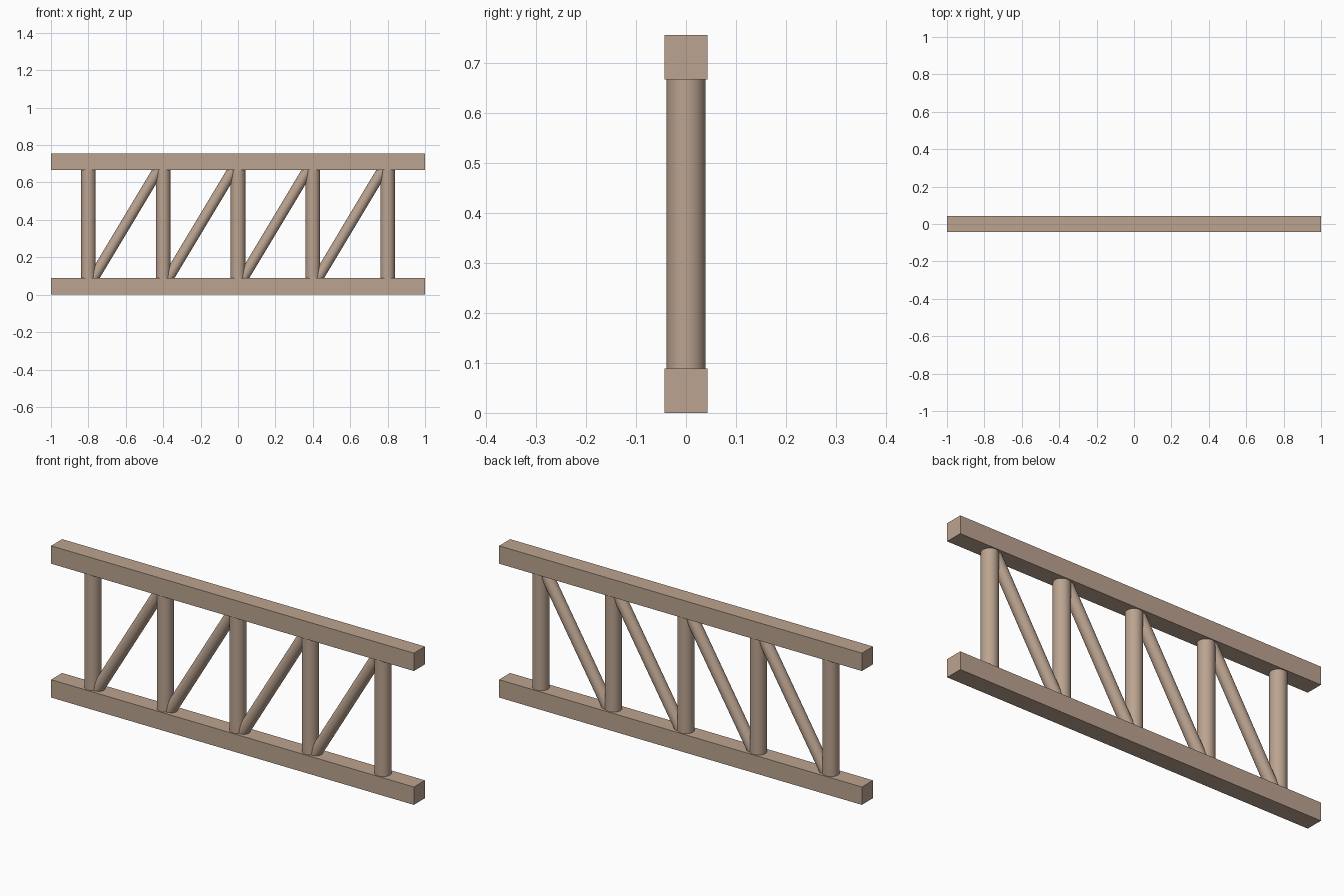
import bpy
from math import radians
from mathutils import Vector

if "Cube" in bpy.data.objects:
    bpy.data.objects.remove(bpy.data.objects["Cube"])

LENGTH, HEIGHT = 2.0, 0.756
RAIL_Y, RAIL_Z = 0.087, 0.089
Z_LOW, Z_HIGH = RAIL_Z / 2, HEIGHT - RAIL_Z / 2
POST_X = [-0.8, -0.4, 0.0, 0.4, 0.8]

wood = bpy.data.materials.new("wood")
wood.diffuse_color = (0.50, 0.37, 0.28, 1)
wood.use_nodes = True
wood.node_tree.nodes["Principled BSDF"].inputs["Base Color"].default_value = wood.diffuse_color


def rail(name, z):
    bpy.ops.mesh.primitive_cube_add(size=1, location=(0, 0, z))
    ob = bpy.context.object
    ob.name = name
    ob.scale = (LENGTH, RAIL_Y, RAIL_Z)
    bpy.ops.object.transform_apply(location=False, rotation=False, scale=True)
    ob.data.materials.append(wood)


def rod(name, start, end, radius):
    a, b = Vector(start), Vector(end)
    axis = b - a
    bpy.ops.mesh.primitive_cylinder_add(
        vertices=32, radius=radius, depth=axis.length, location=(a + b) / 2,
        rotation=axis.to_track_quat('Z', 'Y').to_euler())
    ob = bpy.context.object
    ob.name = name
    ob.data.materials.append(wood)
    bpy.ops.object.shade_smooth_by_angle(angle=radians(30))


# Square top and bottom rails
rail("bottom_rail", Z_LOW)
rail("top_rail", Z_HIGH)

# Round upright posts, ends let into the rails
for i, x in enumerate(POST_X, 1):
    rod(f"post_{i}", (x, 0, Z_LOW), (x, 0, Z_HIGH), 0.039)

# Thinner diagonal braces from the foot of each post to the head of the next
for i, (x0, x1) in enumerate(zip(POST_X, POST_X[1:]), 1):
    rod(f"diagonal_brace_{i}", (x0, 0, Z_LOW), (x1, 0, Z_HIGH), 0.029)
